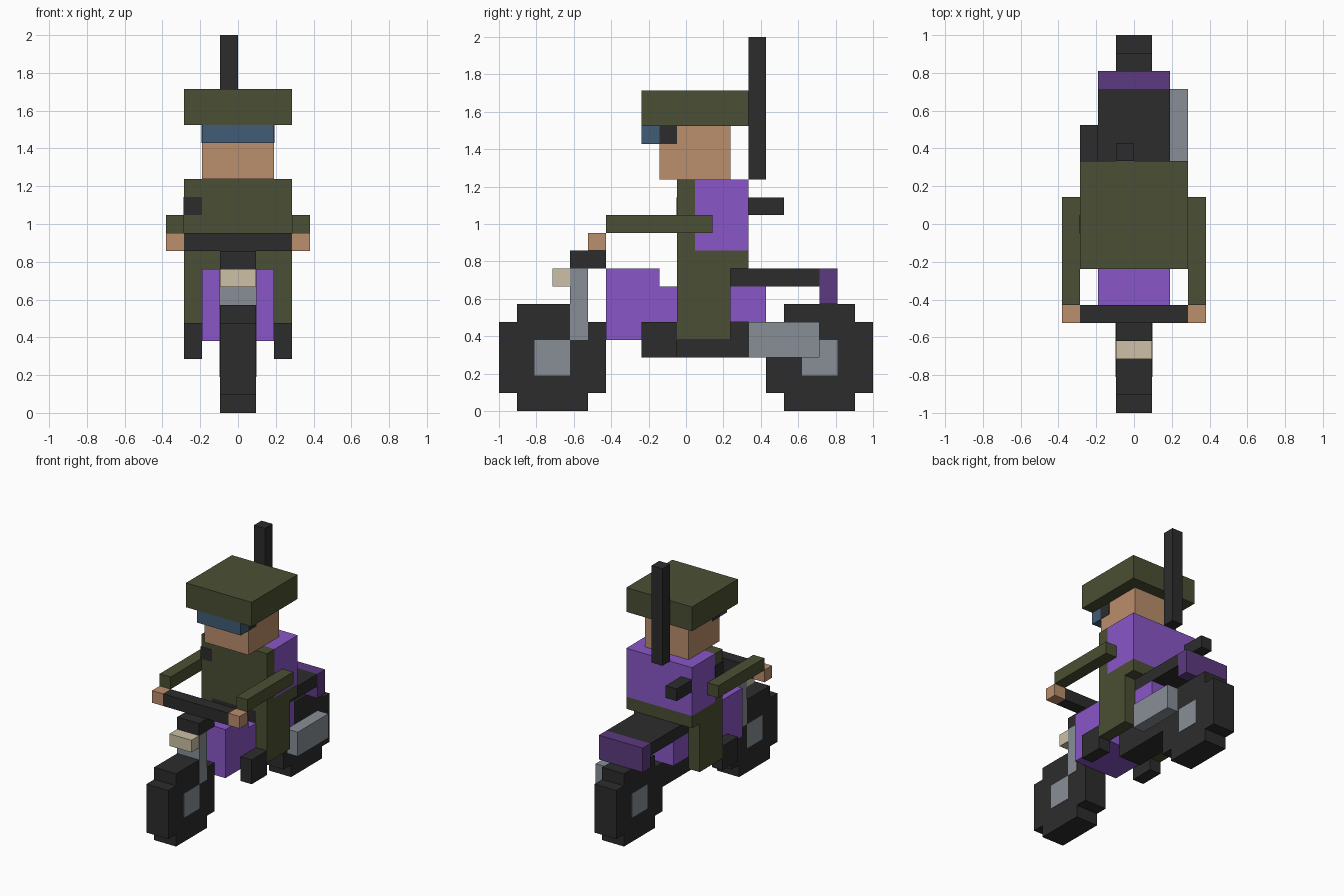
import bpy, bmesh
from mathutils import Vector

if "Cube" in bpy.data.objects:
    bpy.data.objects.remove(bpy.data.objects["Cube"])

U = 2 / 21      # one grid cell of the blocky model
E = 0.03        # tiny raise (in cells) for flush painted details


def material(name, rgb):
    lin = [((c / 255 + 0.055) / 1.055) ** 2.4 if c > 10 else c / 3294 for c in rgb]
    m = bpy.data.materials.new(name)
    m.diffuse_color = (*lin, 1)
    m.use_nodes = True
    m.node_tree.nodes["Principled BSDF"].inputs["Base Color"].default_value = m.diffuse_color
    return m


BLACK = material("black", (44, 44, 44))
OLIVE = material("olive", (75, 79, 51))
PURPLE = material("purple", (137, 86, 199))
DARK_PURPLE = material("dark purple", (92, 58, 128))
SKIN = material("skin", (187, 142, 108))
GREY = material("steel grey", (136, 143, 151))
BLUE = material("goggle blue", (65, 92, 117))
BEIGE = material("beige", (204, 192, 166))


def finish(name, bm, mat):
    bmesh.ops.recalc_face_normals(bm, faces=bm.faces)
    me = bpy.data.meshes.new(name)
    bm.to_mesh(me)
    bm.free()
    me.materials.append(mat)
    ob = bpy.data.objects.new(name, me)
    bpy.context.collection.objects.link(ob)
    return ob


def block(name, mat, x, y, z):
    """Box from (min, max) cell ranges; y counts from the front, z from the ground."""
    bm = bmesh.new()
    bmesh.ops.create_cube(bm, size=1)
    for v in bm.verts:
        v.co = Vector(((x[0] + x[1]) / 2 + v.co.x * (x[1] - x[0]),
                       (y[0] + y[1]) / 2 - 10.5 + v.co.y * (y[1] - y[0]),
                       (z[0] + z[1]) / 2 + v.co.z * (z[1] - z[0]))) * U
    return finish(name, bm, mat)


def extrude_profile(name, mat, pts, half):
    """Side profile of (y, z) cells extruded across the width."""
    bm = bmesh.new()
    f = bm.faces.new([bm.verts.new((-half * U, (y - 10.5) * U, z * U)) for y, z in pts])
    r = bmesh.ops.extrude_face_region(bm, geom=[f])
    new = [g for g in r["geom"] if isinstance(g, bmesh.types.BMVert)]
    bmesh.ops.translate(bm, verts=new, vec=(2 * half * U, 0, 0))
    return finish(name, bm, mat)


# Wheels with steel hubs
WHEEL = [(1, 0), (5, 0), (5, 1), (6, 1), (6, 5), (5, 5),
         (5, 6), (1, 6), (1, 5), (0, 5), (0, 1), (1, 1)]
for name, y0 in (("front", 0), ("rear", 15)):
    extrude_profile(name + "_wheel", BLACK, [(y + y0, z) for y, z in WHEEL], 1)
    block(name + "_hub", GREY, (-1 - E, 1 + E), (y0 + 2, y0 + 4), (2, 4))

# Motorbike
block("fork", GREY, (-1 - E, 1 + E), (4, 5), (4, 8))
block("headlight", BEIGE, (-1, 1), (3, 4), (7, 8))
block("steering_stem", BLACK, (-1, 1), (4, 6), (8, 9))
block("handlebar", BLACK, (-3, 3), (5, 6), (9, 10))
extrude_profile("bike_body", PURPLE,
                [(6, 4), (10, 4), (10, 5), (15, 5), (15, 7), (9, 7), (9, 8), (6, 8)], 2)
block("engine", BLACK, (-1, 1), (10, 15), (3, 5))
block("seat", BLACK, (-2, 2), (10, 18), (7, 8))
block("tail_panel", DARK_PURPLE, (-2, 2), (18, 19), (6, 8))
block("exhaust", GREY, (2, 3), (14, 18), (3, 5))

# Rider limbs, mirrored left and right
for side, s in (("left", -1), ("right", 1)):
    inner, outer = sorted((2 * s, 3 * s)), sorted((3 * s, 4 * s))
    block(side + "_boot", BLACK, inner, (8, 10), (3, 5))
    block(side + "_leg", OLIVE, inner, (10, 13), (4, 8))
    block(side + "_arm", OLIVE, outer, (6, 12), (10, 11))
    block(side + "_hand", SKIN, outer, (5, 6), (9, 10))

# Rider body and backpack
block("hips", OLIVE, (-3, 3), (10, 14), (8, 9))
block("torso", OLIVE, (-3, 3), (10, 11), (9, 13))
block("backpack", PURPLE, (-3, 3), (11, 14), (9, 13))
block("chest_clip", BLACK, (-3 - E, -2), (10 - E, 11), (11, 12))
block("backpack_handle", BLACK, (-3, -2), (14, 16), (11, 12))
block("antenna", BLACK, (-1, 0), (14, 15), (13, 21))

# Head, goggles and hat
block("head", SKIN, (-2, 2), (9, 13), (13, 16))
block("goggles", BLUE, (-2, 2), (8, 9), (15, 16))
block("goggle_strap", BLACK, (-2 - E, 2 + E), (9, 10), (15, 16))
block("hat", OLIVE, (-3, 3), (8, 14), (16, 18))
